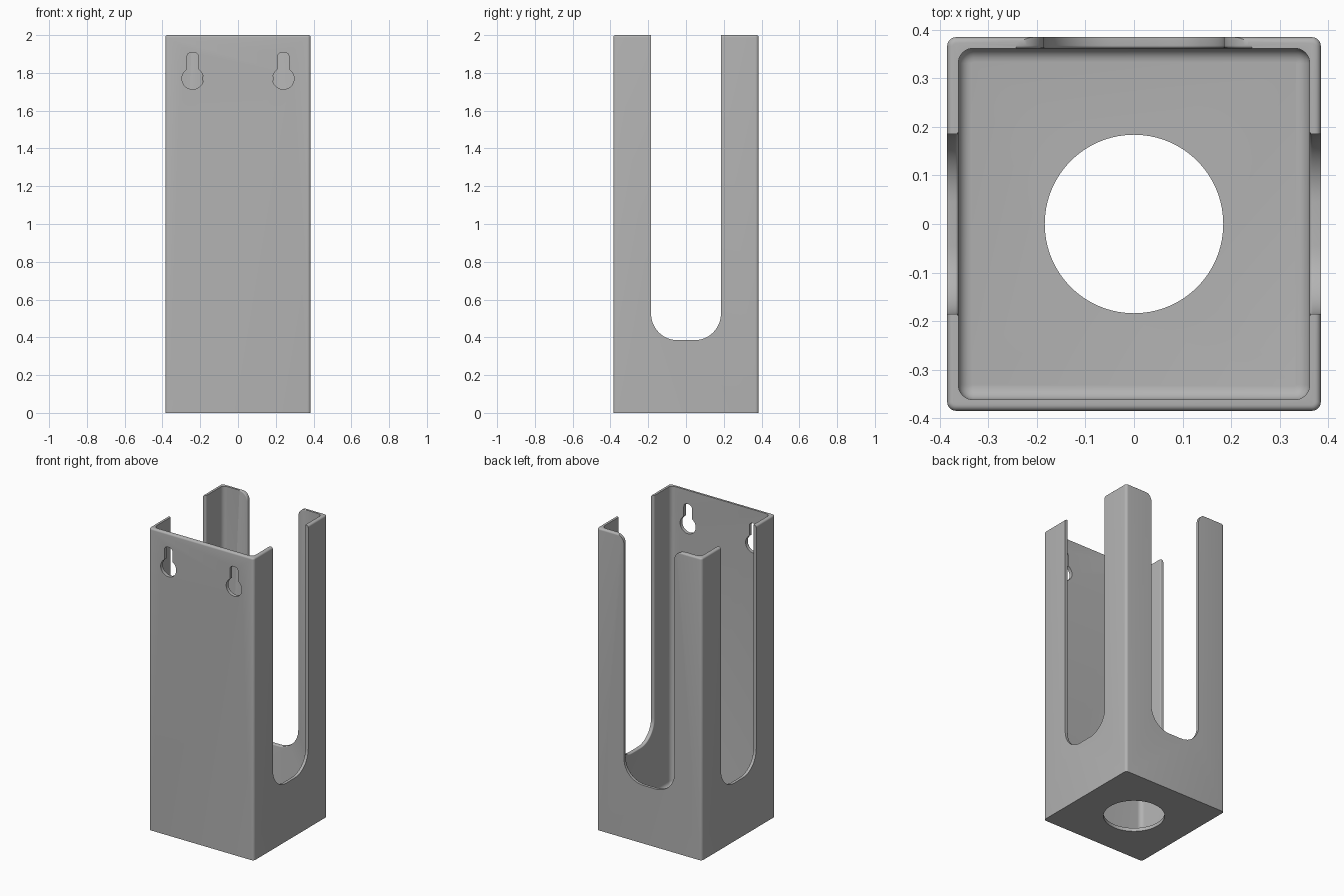
import bpy, bmesh
from math import sin, cos, pi, radians

HALF, HEIGHT, WALL = 0.385, 2.0, 0.023
INNER = HALF - WALL
SLOT_W, SLOT_Z, SLOT_R = 0.185, 0.385, 0.14

if "Cube" in bpy.data.objects:
    bpy.data.objects.remove(bpy.data.objects["Cube"])

grey = bpy.data.materials.new("plain grey")
grey.use_nodes = True
colour = (0.45, 0.45, 0.45, 1)
grey.diffuse_color = colour
grey.node_tree.nodes["Principled BSDF"].inputs["Base Color"].default_value = colour


def make(name, bm):
    bmesh.ops.recalc_face_normals(bm, faces=bm.faces)
    mesh = bpy.data.meshes.new(name)
    bm.to_mesh(mesh)
    bm.free()
    mesh.materials.append(grey)
    obj = bpy.data.objects.new(name, mesh)
    bpy.context.collection.objects.link(obj)
    return obj


def round_box(name, half, z0, z1, corner_r, rim_r, rim_z):
    """Box with rounded upright corners and one rounded rim at rim_z."""
    bm = bmesh.new()
    bmesh.ops.create_cube(bm, size=1)
    for v in bm.verts:
        v.co = (v.co.x * 2 * half, v.co.y * 2 * half, z0 if v.co.z < 0 else z1)
    upright = [e for e in bm.edges if abs(e.verts[0].co.z - e.verts[1].co.z) > 0.1]
    bmesh.ops.bevel(bm, geom=upright, offset=corner_r, segments=6, profile=0.5, affect='EDGES')
    rim = [e for e in bm.edges if all(abs(v.co.z - rim_z) < 1e-5 for v in e.verts)]
    bmesh.ops.bevel(bm, geom=rim, offset=rim_r, segments=5, profile=0.5, affect='EDGES')
    return make(name, bm)


def arc(cx, cz, r, a0, a1, n=12):
    return [(cx + r * cos(radians(a0 + (a1 - a0) * i / n)),
             cz + r * sin(radians(a0 + (a1 - a0) * i / n))) for i in range(n + 1)]


def mirrored(half_outline):
    return half_outline + [(-x, z) for x, z in reversed(half_outline)]


def loft(name, sections, place):
    """Join matching outlines placed at given depths into a closed solid."""
    bm = bmesh.new()
    rings = [[bm.verts.new(place(x, d, z)) for x, z in pts] for d, pts in sections]
    for a, b in zip(rings, rings[1:]):
        for i in range(len(a)):
            j = (i + 1) % len(a)
            bm.faces.new((a[i], a[j], b[j], b[i]))
    bm.faces.new(rings[0])
    bm.faces.new(rings[-1])
    return make(name, bm)


def slot_outline(grow, top_r):
    pts = arc(SLOT_W - SLOT_R, SLOT_Z + SLOT_R, SLOT_R + grow, -90, 0)
    if top_r:
        pts += arc(SLOT_W + top_r, HEIGHT - top_r, top_r - grow, 180, 90)
        pts.append((SLOT_W + top_r, HEIGHT + 0.1))
    else:
        pts.append((SLOT_W + grow, HEIGHT + 0.1))
    return mirrored(pts)


def slot(name, place, top_r=0):
    # The inner edge of each slot is softly rounded
    soft = 0.006
    sections = [(HALF + 0.1, slot_outline(0, top_r))]
    for i in range(5):
        a = pi / 2 * i / 4
        sections.append((INNER + soft * (1 - sin(a)), slot_outline(soft * (1 - cos(a)), top_r)))
    sections.append((INNER - 0.05, slot_outline(soft, top_r)))
    return loft(name, sections, place)


def keyhole(name, x0):
    outline = mirrored(arc(0, 1.77, 0.057, -90, 58, 20)
                       + arc(0.006, 1.885, 0.024, 0, 90, 6))
    outline = [p for i, p in enumerate(outline) if p != outline[i - 1]]
    return loft(name, [(-0.5, outline), (-0.3, outline)], lambda x, d, z: (x + x0, d, z))


# Outer shell and the hollow inside
holder = round_box("holder", HALF, 0, HEIGHT, 0.018, 0.012, HEIGHT)
cutters = [round_box("hollow_cutter", INNER, WALL, HEIGHT + 0.2, 0.03, 0.028, WALL)]

# Open slots in the two sides and the back
cutters.append(slot("left_slot_cutter", lambda x, d, z: (d, x, z)))
cutters.append(slot("right_slot_cutter", lambda x, d, z: (-d, x, z)))
cutters.append(slot("back_slot_cutter", lambda x, d, z: (x, d, z), 0.058))

# Hanging holes in the front
for side, x0 in (("left", 0.24), ("right", -0.24)):
    cutters.append(keyhole(side + "_keyhole_cutter", x0))

# Round hole in the floor
bm = bmesh.new()
bmesh.ops.create_cone(bm, cap_ends=True, segments=96, radius1=0.184, radius2=0.184, depth=0.2)
cutters.append(make("floor_hole_cutter", bm))

for cutter in cutters:
    cutter.hide_render = True
    cutter.hide_set(True)
    mod = holder.modifiers.new(cutter.name, 'BOOLEAN')
    mod.operation = 'DIFFERENCE'
    mod.solver = 'EXACT'
    mod.object = cutter

# Bake the cuts, then discard the cutters
bpy.ops.object.select_all(action='DESELECT')
bpy.context.view_layer.objects.active = holder
holder.select_set(True)
for mod in list(holder.modifiers):
    bpy.ops.object.modifier_apply(modifier=mod.name)
for cutter in cutters:
    bpy.data.objects.remove(cutter)
bpy.ops.object.shade_smooth_by_angle(angle=radians(30))
